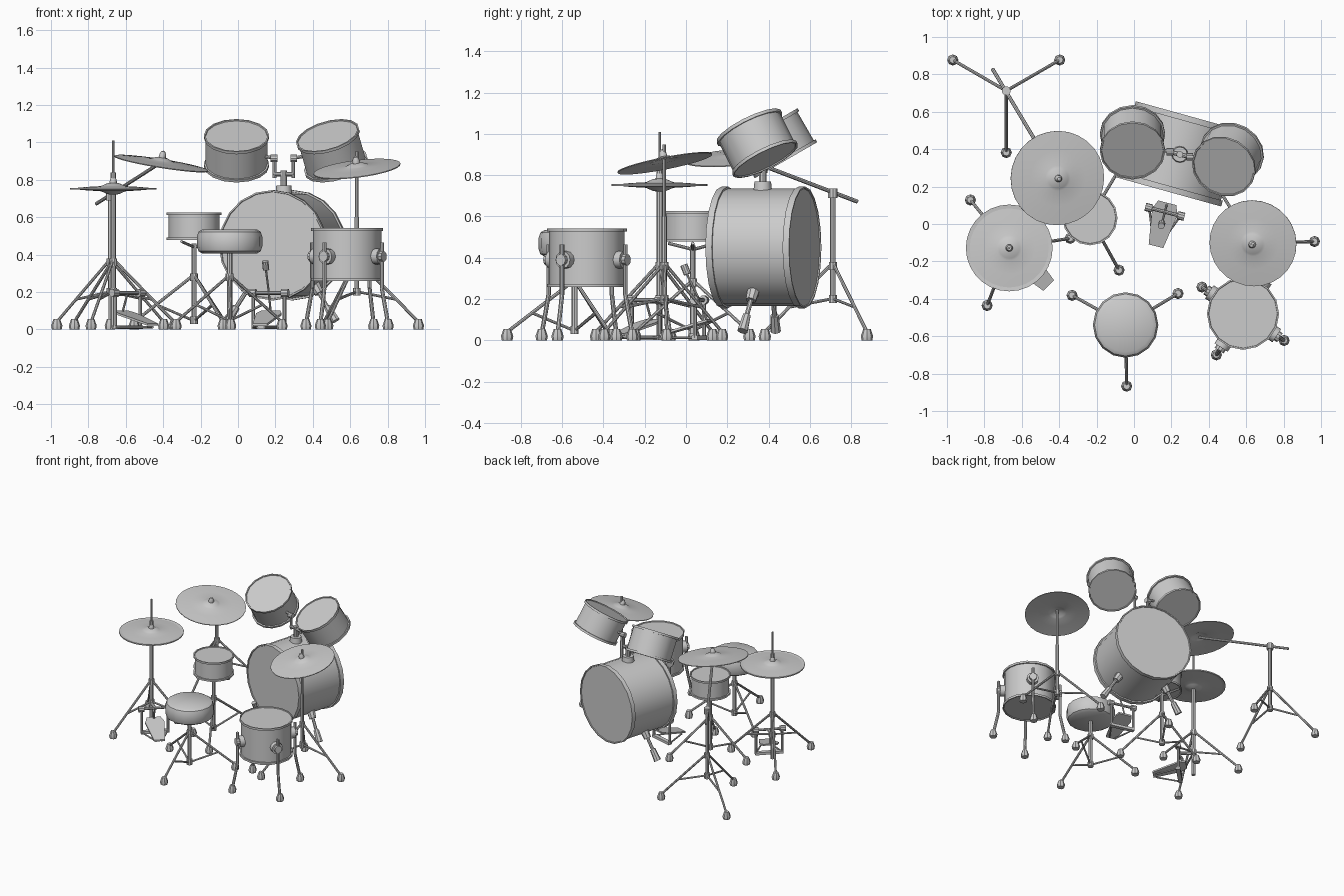
import bpy, bmesh
from math import sin, cos, radians, sqrt
from mathutils import Vector as V, Matrix as M

if "Cube" in bpy.data.objects:
    bpy.data.objects.remove(bpy.data.objects["Cube"])

def finish(name, bm):
    bmesh.ops.recalc_face_normals(bm, faces=bm.faces)
    me = bpy.data.meshes.new(name)
    bm.to_mesh(me)
    bm.free()
    ob = bpy.data.objects.new(name, me)
    bpy.context.collection.objects.link(ob)
    bpy.ops.object.select_all(action='DESELECT')
    ob.select_set(True)
    bpy.context.view_layer.objects.active = ob
    bpy.ops.object.shade_smooth_by_angle(angle=radians(35))
    return ob

def lathe(bm, profile, mat, n):
    """Revolve (radius, height) points about local z; both ends sit on the axis."""
    rings = []
    for r, z in profile:
        if r == 0:
            rings.append([bm.verts.new(mat @ V((0, 0, z)))])
        else:
            rings.append([bm.verts.new(mat @ V((r * cos(6.283185 * i / n), r * sin(6.283185 * i / n), z)))
                          for i in range(n)])
    for a, b in zip(rings, rings[1:]):
        for i in range(n):
            j = (i + 1) % n
            f = [a[i % len(a)], a[j % len(a)], b[j % len(b)], b[i % len(b)]]
            f = list(dict.fromkeys(f))
            if len(f) > 2:
                bm.faces.new(f)

def rod(bm, a, b, r, n=8, r2=None):
    a, b = V(a), V(b)
    d = b - a
    mat = M.Translation(a) @ d.to_track_quat('Z', 'Y').to_matrix().to_4x4()
    lathe(bm, [(0, 0), (r, 0), (r2 or r, d.length), (0, d.length)], mat, n)

def path(bm, pts, r):
    for a, b in zip(pts, pts[1:]):
        rod(bm, a, b, r)

def foot(bm, x, y):
    lathe(bm, [(0, 0), (.026, 0), (.03, .02), (.018, .055), (0, .055)], M.Translation((x, y, 0)), 8)

def polar(x, y, r, deg, z):
    return V((x + r * cos(radians(deg)), y + r * sin(radians(deg)), z))

def tripod(bm, x, y, ang, reach, top, low, spread_up=False):
    """Three legs with braces between a sliding collar and the leg."""
    for k in range(3):
        a = ang + 120 * k
        rod(bm, polar(x, y, .015, a, top), polar(x, y, reach, a, .04), .0085)
        t = .62
        mid = polar(x, y, reach * t, a, top + (.04 - top) * t)
        rod(bm, polar(x, y, .01, a, low), mid, .007)
        foot(bm, *polar(x, y, reach, a, 0).xy)
    for z in (top, low):
        rod(bm, (x, y, z - .02), (x, y, z + .02), .021, 10)

def drum(name, mat, r, h, hoop, n):
    """Shell with a hoop and recessed head at each end; origin at its middle."""
    half = [(0, h/2 - .006), (r - .01, h/2 - .006), (r - .008, h/2), (r, h/2), (r, h/2 - hoop), (r - .01, h/2 - hoop)]
    bm = bmesh.new()
    lathe(bm, half + [(q, -z) for q, z in reversed(half)], mat, n)
    return finish(name, bm)

def cymbal(name, loc, r, rx=0, ry=0, flip=1):
    top = [(0, .024), (.03, .021), (.055, .010), (.068, .005), (r * .6, .001), (r, -.008)]
    prof = top + [(q, z - .005) for q, z in reversed(top)]
    mat = M.Translation(loc) @ M.Rotation(radians(ry), 4, 'Y') @ M.Rotation(radians(rx), 4, 'X')
    bm = bmesh.new()
    lathe(bm, [(q, z * flip) for q, z in prof], mat, 28)
    if flip == 1:    # felt and wing nut
        lathe(bm, [(0, .02), (.02, .02), (.018, .04), (.01, .055), (0, .06)], mat, 10)
    finish(name, bm)

def box(bm, mat, sx, sy, sz):
    bmesh.ops.create_cube(bm, size=1, matrix=mat @ M.Diagonal((sx, sy, sz, 1)))

def pedal(name, x, y, rot, half, beater):
    """Foot pedal, heel toward local -y."""
    bm = bmesh.new()
    lo, hi = [], []
    for px, py, pz in ((-.04, -.19, .02), (.04, -.19, .02), (.07, .0, .075), (.05, .05, .09), (-.05, .05, .09), (-.07, .0, .075)):
        lo.append(bm.verts.new((px, py, pz)))
        hi.append(bm.verts.new((px, py, pz + .012)))
    bm.faces.new(lo)
    bm.faces.new(hi)
    for i in range(6):
        j = (i + 1) % 6
        bm.faces.new((lo[i], lo[j], hi[j], hi[i]))
    for s in (-1, 1):
        path(bm, [(s * half * .8, 0, .01), (s * half * .8, 0, .19)], .01)
        rod(bm, (s * half * .8, 0, .012), (s * .02, -.17, .012), .006)
        rod(bm, (s * half * .65, 0, .195), (s * half, 0, .195), .022, 10)
    rod(bm, (-half, 0, .195), (half, 0, .195), .01)
    box(bm, M.Translation((0, 0, .012)), half * 1.7, .03, .02)
    rod(bm, (0, 0, .195), (0, .04, .09), .006)
    if beater:
        rod(bm, (0, 0, .195), (0, -.07, .335), .006)
        rod(bm, (0, -.06, .32), (0, -.078, .365), .018, 10)
    bm.transform(M.Translation((x, y, 0)) @ M.Rotation(radians(rot), 4, 'Z'))
    finish(name, bm)

# Bass drum lies along local y, turned away from the front
B = M.Translation((.238, .375, .45)) @ M.Rotation(radians(-15.5), 4, 'Z')
drum("bass_drum", B @ M.Rotation(radians(90), 4, 'X'), .295, .42, .032, 20)
bm = bmesh.new()
for s in (-1, 1):
    p, q = B @ V((s * .17, 0, -.2)), B @ V((s * .29, -.02, -.39))
    rod(bm, p, p.lerp(q, .3), .032, 8, .026)
    rod(bm, p, q, .012)
    rod(bm, p.lerp(q, .68), q + (q - p) * .08, .02, 8, .026)
finish("bass_drum_spurs", bm)

# Rack toms, tilted to the player, and their shared mount
tom_mats = []
for name, x, y, yaw in (("left_tom", -.008, .437, 0), ("right_tom", .502, .345, -30)):
    m = M.Translation((x, y, .955)) @ M.Rotation(radians(yaw), 4, 'Z') @ M.Rotation(radians(30), 4, 'X')
    tom_mats.append(m)
    drum(name, m, .175, .19, .016, 16)
bm = bmesh.new()
cx, cy = .245, .372
rod(bm, (cx, cy, .725), (cx, cy, .77), .045, 12, .04)
rod(bm, (cx, cy, .75), (cx, cy, .85), .018, 10)
rod(bm, (cx - .055, cy + .014, .83), (cx + .055, cy - .014, .83), .012)
for s, m in zip((-1, 1), tom_mats):
    e = V((cx + s * .05, cy - s * .013, .83))
    rod(bm, e - V((0, 0, .02)), e + V((0, 0, .1)), .01)
    k = e + V((0, 0, .085))
    rod(bm, k - V((s * .015, 0, 0)), k + V((s * .02, 0, 0)), .02, 10)
    t = m.translation
    rod(bm, k, k.lerp(t, .5), .009)
finish("tom_mount", bm)

# Floor tom with four bent legs
fx, fy = .583, -.48
drum("floor_tom", M.Translation((fx, fy, .4)), .193, .285, .016, 16)
bm = bmesh.new()
for k in range(4):
    a = 57 + 90 * k
    rod(bm, polar(fx, fy, .17, a, .39), polar(fx, fy, .215, a, .39), .042, 12)
    rod(bm, polar(fx, fy, .21, a, .39), polar(fx, fy, .235, a, .39), .028, 10)
    path(bm, [polar(fx, fy, .222, a, .465), polar(fx, fy, .222, a, .22),
              polar(fx, fy, .238, a, .14), polar(fx, fy, .262, a, .03)], .011)
    foot(bm, *polar(fx, fy, .262, a, 0).xy)
finish("floor_tom_legs", bm)

# Snare drum and stand
sx, sy = -.235, .033
drum("snare_drum", M.Translation((sx, sy, .552)), .147, .148, .014, 16)
bm = bmesh.new()
rod(bm, (sx, sy, .03), (sx, sy, .46), .013)
tripod(bm, sx, sy, -61, .32, .28, .05)
for k in range(3):
    path(bm, [polar(sx, sy, 0, 0, .44), polar(sx, sy, .135, 120 * k, .47)], .008)
finish("snare_stand", bm)

# Padded seat and stand
tx, ty = -.045, -.54
bm = bmesh.new()
lathe(bm, [(0, .405), (.145, .405), (.166, .418), (.175, .445), (.175, .495), (.166, .522), (.145, .535), (0, .535)],
      M.Translation((tx, ty, 0)), 16)
finish("seat", bm)
bm = bmesh.new()
rod(bm, (tx, ty, .03), (tx, ty, .41), .015)
tripod(bm, tx, ty, 31, .327, .28, .05)
finish("seat_stand", bm)

# Hi-hat pair, stand and pedal
hx, hy = -.667, -.128
cymbal("hihat_top", (hx, hy, .761), .232)
cymbal("hihat_bottom", (hx, hy, .744), .232, flip=-1)
bm = bmesh.new()
rod(bm, (hx, hy, .01), (hx, hy, .72), .015)
rod(bm, (hx, hy, .7), (hx, hy, 1.01), .006)
rod(bm, (hx, hy, .77), (hx, hy, .84), .014)
tripod(bm, hx, hy, 9, .33, .36, .2)
rod(bm, (hx, hy, .19), (-.59, -.19, .19), .012)
finish("hihat_stand", bm)
pedal("hihat_pedal", -.59, -.195, 45, .12, False)
pedal("kick_pedal", .165, .065, -14.5, .108, True)

# Right cymbal on a straight stand
rx, ry = .635, -.105
cymbal("right_cymbal", (rx, ry, .868), .234, 11, -7)
bm = bmesh.new()
rod(bm, (rx, ry, .18), (rx, ry, .6), .013)
rod(bm, (rx, ry, .58), (rx, ry, .95), .009)
tripod(bm, rx, ry, 2, .33, .36, .2)
finish("right_cymbal_stand", bm)

# Left cymbal on a boom stand
bx, by = -.683, .712
cymbal("left_cymbal", (-.408, .245, .897), .253, 5, 9)
bm = bmesh.new()
rod(bm, (bx, by, .18), (bx, by, .7), .013)
rod(bm, (bx, by, .69), (bx, by, .735), .024, 10)
rod(bm, (-.757, .83, .672), (-.408, .245, .895), .01)
tripod(bm, bx, by, 30, .33, .36, .2)
finish("boom_stand", bm)
